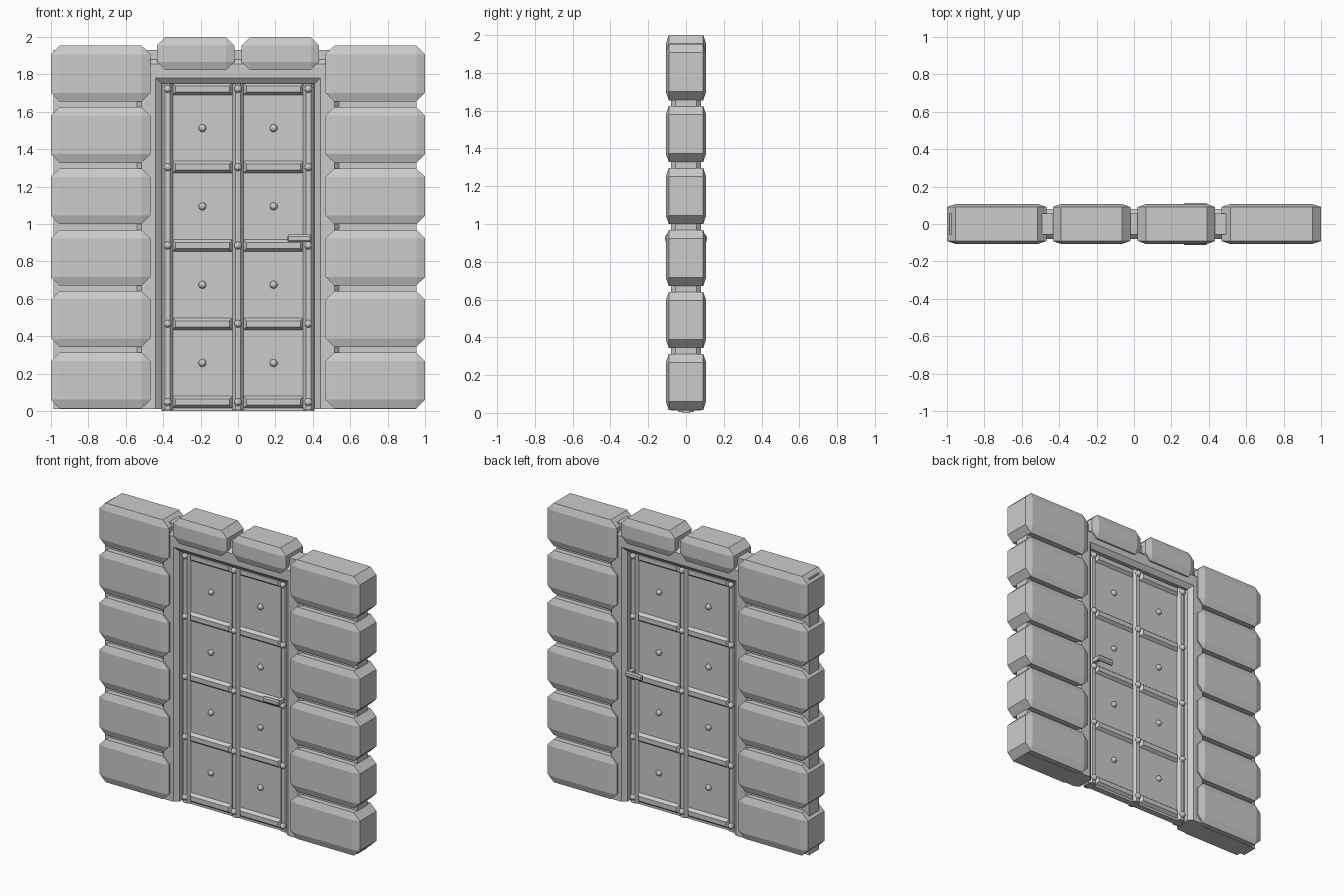
import bpy, bmesh, math
from itertools import product
from mathutils import Matrix, Vector

if "Cube" in bpy.data.objects:
    bpy.data.objects.remove(bpy.data.objects["Cube"])


def finish(name, bm):
    bmesh.ops.recalc_face_normals(bm, faces=bm.faces[:])
    me = bpy.data.meshes.new(name)
    bm.to_mesh(me)
    bm.free()
    ob = bpy.data.objects.new(name, me)
    bpy.context.collection.objects.link(ob)
    return ob


def hull(name, pts):
    bm = bmesh.new()
    for p in pts:
        bm.verts.new(p)
    bmesh.ops.convex_hull(bm, input=bm.verts[:])
    bmesh.ops.dissolve_limit(bm, angle_limit=0.01, verts=bm.verts[:], edges=bm.edges[:])
    return finish(name, bm)


def block(name, lo, hi, cut=(0, 0, 0)):
    """Box between two corners with every edge chamfered by cut."""
    lo, hi, cut = Vector(lo), Vector(hi), Vector(cut)
    mid, h = (lo + hi) / 2, (hi - lo) / 2
    pts = set()
    for s in product((-1, 1), repeat=3):
        for full in range(3):
            pts.add(tuple(mid[i] + s[i] * (h[i] - (0 if i == full else cut[i])) for i in range(3)))
    return hull(name, pts)


def strap(name, x, z, hx, hz, cx, cz):
    """Double-sided tapered bar running through the door leaf."""
    pts = []
    for sx, sy, sz in product((-1, 1), repeat=3):
        pts.append((x + sx * hx, sy * 0.022, z + sz * hz))
        pts.append((x + sx * (hx - cx), sy * 0.042, z + sz * (hz - cz)))
    return hull(name, pts)


# Side stones and lintel stones
for s in (-1, 1):
    for i in range(6):
        z = 0.015 + i * 0.328
        xs = sorted((s * 0.468, s * 1.0))
        block("side_stone", (xs[0], -0.107, z), (xs[1], 0.107, z + 0.298), (0.047, 0.016, 0.046))
    xs = sorted((s * 0.02, s * 0.434))
    block("lintel_stone", (xs[0], -0.107, 1.822), (xs[1], 0.107, 2.0), (0.045, 0.016, 0.045))

# Recessed wall behind the stones
block("wall_left", (-0.985, -0.055, 0.012), (-0.5, 0.055, 1.93))
block("wall_right", (0.5, -0.055, 0.012), (0.955, 0.055, 1.93))
block("wall_top", (-0.5, -0.055, 1.86), (0.5, 0.055, 1.93))

# Door frame: chamfered profile swept around the opening
profile = [(0, -0.055), (0.03, -0.08), (0.105, -0.08), (0.13, -0.055),
           (0.13, 0.055), (0.105, 0.08), (0.03, 0.08), (0, 0.055)]
bm = bmesh.new()
rings = []
for sx, top in ((-1, False), (-1, True), (1, True), (1, False)):
    rings.append([bm.verts.new((sx * (0.41 + d), y, 1.75 + d if top else 0.012)) for d, y in profile])
n = len(profile)
for a, b in zip(rings, rings[1:]):
    for i in range(n):
        j = (i + 1) % n
        bm.faces.new((a[i], a[j], b[j], b[i]))
bm.faces.new(rings[0])
bm.faces.new(rings[-1])
finish("door_frame", bm)

# Door leaf with its grid of straps
rows = [0.048 + i * 0.4185 for i in range(5)]
block("door_leaf", (-0.41, -0.022, 0), (0.41, 0.022, 1.755))
for x in (-0.376, 0, 0.376):
    strap("vertical_strap", x, 0.88, 0.029, 0.874, 0.016, 0)
for x in (-0.19, 0.19):
    for z in rows:
        strap("horizontal_strap", x, z, 0.16, 0.032, 0.015, 0.016)

# Rivets on strap crossings and panel centres
spots = [(x, 0.042, z) for x in (-0.376, 0, 0.376) for z in rows]
spots += [(x, 0.022, z + 0.209) for x in (-0.19, 0.19) for z in rows[:4]]
bm = bmesh.new()
for x, y, z in spots:
    for s in (-1, 1):
        bmesh.ops.create_uvsphere(bm, u_segments=10, v_segments=6, radius=0.021,
                                  matrix=Matrix.Translation((x, s * y, z)) @ Matrix.Rotation(math.pi / 2, 4, 'X'))
finish("rivets", bm)

# Lever handles on both sides
for s in (-1, 1):
    ys = sorted((s * 0.088, s * 0.111))
    block("handle_lever", (0.264, ys[0], 0.903), (0.392, ys[1], 0.944), (0.006, 0.007, 0.01))
    ys = sorted((s * 0.02, s * 0.095))
    block("handle_stem", (0.36, ys[0], 0.909), (0.388, ys[1], 0.938))
